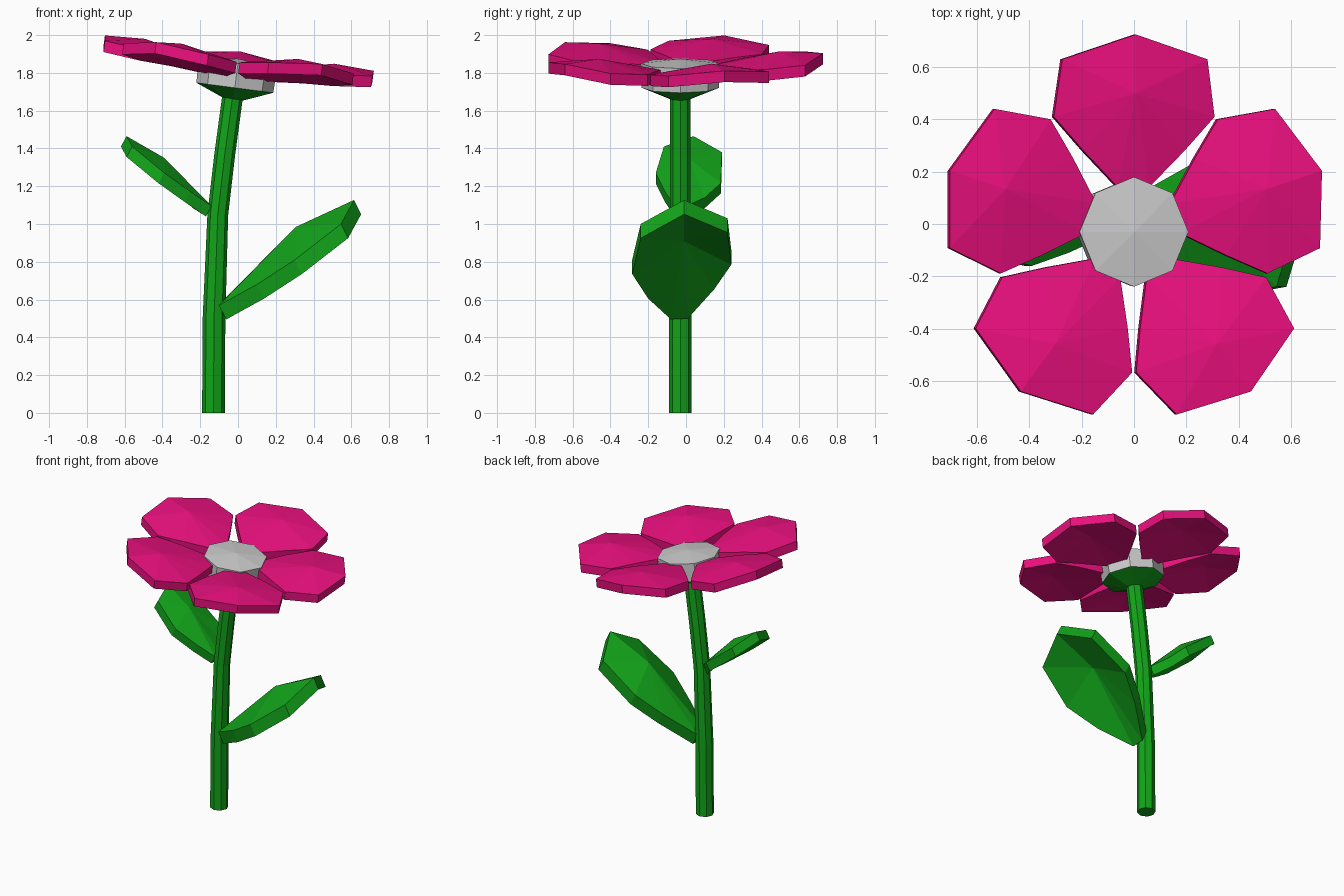
import bpy, bmesh
from math import sin, cos, radians, tau
from mathutils import Matrix, Vector

if "Cube" in bpy.data.objects:
    bpy.data.objects.remove(bpy.data.objects["Cube"])


def material(name, colour):
    m = bpy.data.materials.new(name)
    m.diffuse_color = colour
    m.use_nodes = True
    m.node_tree.nodes["Principled BSDF"].inputs["Base Color"].default_value = m.diffuse_color
    return m


PINK = material("petal_pink", (0.83, 0.005, 0.21, 1))
GREEN = material("leaf_green", (0.006, 0.37, 0.01, 1))


def finish(bm, name, mat):
    bmesh.ops.recalc_face_normals(bm, faces=bm.faces)
    mesh = bpy.data.meshes.new(name)
    bm.to_mesh(mesh)
    bm.free()
    if mat:
        mesh.materials.append(mat)
    obj = bpy.data.objects.new(name, mesh)
    bpy.context.collection.objects.link(obj)
    return obj


def loft(name, rings, mat=None, apex=None, sides=8):
    """Join (matrix, radius) rings into a closed tube, optionally with a pointed top."""
    bm = bmesh.new()
    loops = [[bm.verts.new(m @ Vector((r * cos(tau * i / sides), r * sin(tau * i / sides), 0)))
              for i in range(sides)] for m, r in rings]
    for a, b in zip(loops, loops[1:]):
        for i in range(sides):
            j = (i + 1) % sides
            bm.faces.new((a[i], a[j], b[j], b[i]))
    bm.faces.new(loops[0][::-1])
    if apex is None:
        bm.faces.new(loops[-1])
    else:
        tip = bm.verts.new(apex)
        for i in range(sides):
            bm.faces.new((loops[-1][i], loops[-1][(i + 1) % sides], tip))
    return finish(bm, name, mat)


def blade(name, outline, centre, drop, mat, matrix=Matrix()):
    """Thick faceted leaf: outline fanned to a raised centre, with a copy below."""
    bm = bmesh.new()
    layers = []
    for off in (Vector((0, 0, 0)), Vector(drop)):
        rim = [bm.verts.new(matrix @ (Vector(p) + off)) for p in outline]
        mid = bm.verts.new(matrix @ (Vector(centre) + off))
        for i in range(len(rim)):
            bm.faces.new((rim[i - 1], rim[i], mid))
        layers.append(rim)
    top, low = layers
    for i in range(len(top)):
        bm.faces.new((top[i - 1], top[i], low[i], low[i - 1]))
    return finish(bm, name, mat)


T = Matrix.Translation

# Curved stem
path = [(-0.13, 0, 0), (-0.127, 0.5, 1), (-0.107, 1.05, 3), (-0.07, 1.37, 6), (-0.028, 1.68, 7.5)]
loft("stem", [(T((x, -0.03, z)) @ Matrix.Rotation(radians(a), 4, 'Y'), 0.06 if z < 1 else 0.055)
              for x, z, a in path], GREEN)

# Tilted flower head
head = T((0, -0.03, 1.85)) @ Matrix.Rotation(radians(7.5), 4, 'Y')
loft("calyx", [(head @ T((0, 0, -0.19)), 0.055), (head @ T((0, 0, -0.13)), 0.205)], GREEN)
loft("flower_centre", [(head @ T((0, 0, -0.13)), 0.205), (head, 0.21)],
     apex=head @ Vector((0, 0, 0.025)))

# Five petals around the centre
half = [(0.17, 0.06, -0.015), (0.31, 0.195, 0.0), (0.44, 0.31, 0.007), (0.66, 0.28, 0.027)]
petal = half + [(0.755, 0, 0.055)] + [(u, -v, w) for u, v, w in reversed(half)]
for k in range(5):
    blade(f"petal_{k + 1}", petal, (0.53, 0, 0.065), (0, 0, -0.06), PINK,
          head @ Matrix.Rotation(radians(90 + 72 * k), 4, 'Z'))

# Large right leaf and small left leaf
blade("large_leaf",
      [(-0.1, -0.08, 0.57), (0.1, -0.2, 0.68), (0.3, -0.285, 0.81), (0.545, -0.24, 1.0),
       (0.614, -0.01, 1.127), (0.51, 0.22, 1.03), (0.24, 0.24, 0.86), (0.08, 0.15, 0.73),
       (-0.1, 0.01, 0.575)],
      (0.305, -0.01, 0.984), (0.038, 0, -0.075), GREEN)
blade("small_leaf",
      [(-0.14, -0.06, 1.095), (-0.25, -0.11, 1.17), (-0.39, -0.16, 1.27), (-0.56, -0.117, 1.41),
       (-0.59, 0.04, 1.465), (-0.5, 0.19, 1.38), (-0.29, 0.185, 1.217), (-0.21, 0.1, 1.14),
       (-0.14, 0.0, 1.095)],
      (-0.39, 0.01, 1.35), (-0.03, 0, -0.055), GREEN)
